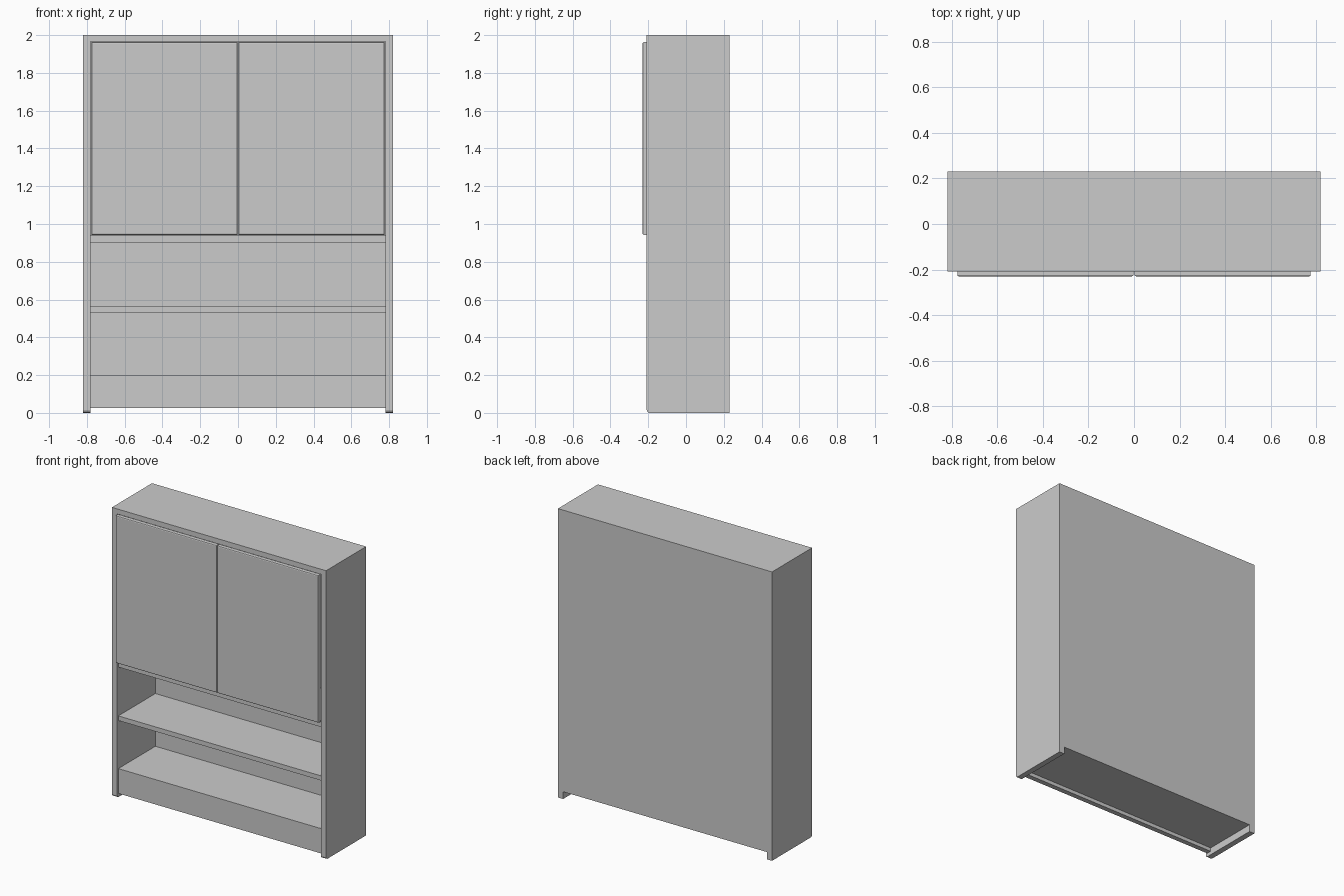
import bpy, bmesh

if "Cube" in bpy.data.objects:
    bpy.data.objects.remove(bpy.data.objects["Cube"])

FRONT, BACK = -0.208, 0.23   # carcass depth
INNER = 0.78                 # inside half width


def box(name, x, y, z, bevel=0, pick=None):
    """Box from (min, max) ranges; bevels the edges accepted by pick."""
    bm = bmesh.new()
    bmesh.ops.create_cube(bm, size=1)
    for v in bm.verts:
        v.co = [r[0] if c < 0 else r[1] for c, r in zip(v.co, (x, y, z))]
    if bevel:
        edges = [e for e in bm.edges if all(pick(v.co) for v in e.verts)]
        bmesh.ops.bevel(bm, geom=edges, offset=bevel, segments=2,
                        profile=0.5, affect='EDGES')
    mesh = bpy.data.meshes.new(name)
    bm.to_mesh(mesh)
    bm.free()
    ob = bpy.data.objects.new(name, mesh)
    bpy.context.collection.objects.link(ob)
    return ob


inside = (-INNER, INNER)

# Side panels (rounded lower front edge) and doors (eased front edges)
for s, label in ((-1, "left"), (1, "right")):
    box(label + "_side_panel", sorted((s * INNER, s * 0.82)), (FRONT, BACK), (0, 2),
        0.015, lambda c: c.y < FRONT + 0.001 and c.z < 0.001)
    box(label + "_door", sorted((s * 0.002, s * 0.776)), (-0.23, -0.205),
        (0.942, 1.963), 0.007, lambda c: c.y < -0.229)

# Top and back
box("top_panel", inside, (FRONT, BACK), (1.965, 2))
box("back_panel", inside, (0.21, BACK), (0.05, 1.965))

# Shelves, set slightly back from the side panels
box("cupboard_floor", inside, (-0.195, 0.21), (0.90, 0.938))
box("middle_shelf", inside, (-0.195, 0.21), (0.53, 0.562))

# Closed base with plinth board
box("base", inside, (-0.16, 0.21), (0.05, 0.197))
box("plinth_board", inside, (-0.195, -0.16), (0.025, 0.197))
